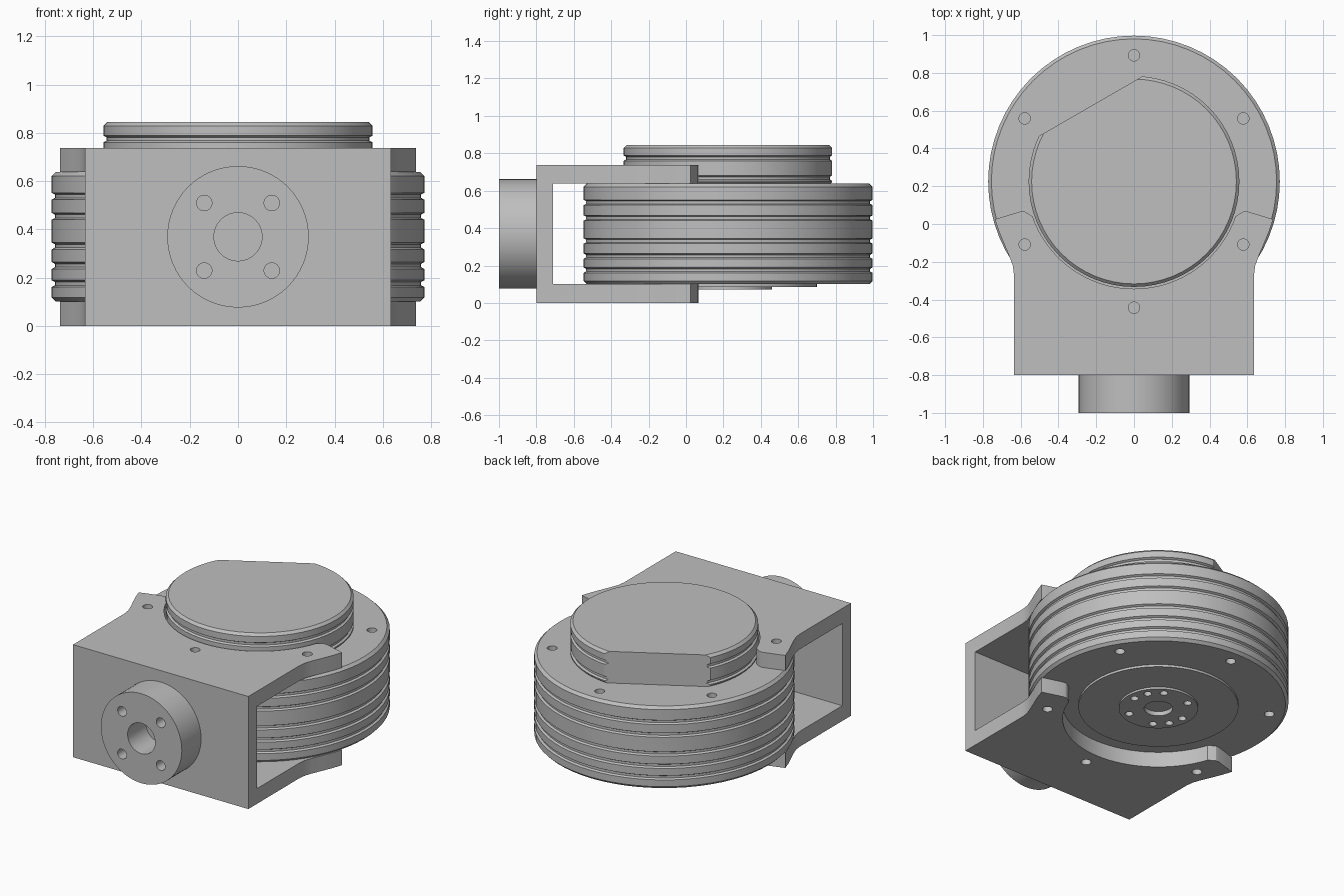
import bpy, bmesh
from math import cos, sin, radians
from mathutils import Matrix, Vector

if "Cube" in bpy.data.objects:
    bpy.data.objects.remove(bpy.data.objects["Cube"], do_unlink=True)

grey = bpy.data.materials.new("machined_grey")
grey.use_nodes = True
colour = (0.52, 0.52, 0.52, 1)
grey.diffuse_color = colour
grey.node_tree.nodes["Principled BSDF"].inputs["Base Color"].default_value = colour

AXIS_Y = 0.225      # centre line of the round housing
SEGMENTS = 64


def make(name, bm):
    bmesh.ops.remove_doubles(bm, verts=bm.verts, dist=1e-5)
    bmesh.ops.recalc_face_normals(bm, faces=bm.faces)
    mesh = bpy.data.meshes.new(name)
    bm.to_mesh(mesh)
    bm.free()
    mesh.materials.append(grey)
    obj = bpy.data.objects.new(name, mesh)
    bpy.context.collection.objects.link(obj)
    return obj


def activate(obj):
    bpy.ops.object.select_all(action='DESELECT')
    obj.select_set(True)
    bpy.context.view_layer.objects.active = obj


def smooth(obj):
    activate(obj)
    bpy.ops.object.shade_smooth_by_angle(angle=radians(25))


def cut(obj, bm):
    """Subtract the shapes in bm, then discard the cutter."""
    cutter = make("cutter", bm)
    cutter.hide_render = True
    mod = obj.modifiers.new("cut", 'BOOLEAN')
    mod.operation, mod.solver, mod.object = 'DIFFERENCE', 'EXACT', cutter
    activate(obj)
    bpy.ops.object.modifier_apply(modifier=mod.name)
    bpy.data.objects.remove(cutter, do_unlink=True)


def add_cylinder(bm, radius, start, end, segments=24):
    start, end = Vector(start), Vector(end)
    axis = end - start
    turn = axis.to_track_quat('Z', 'Y').to_matrix().to_4x4()
    bmesh.ops.create_cone(bm, cap_ends=True, segments=segments, radius1=radius,
                          radius2=radius, depth=axis.length,
                          matrix=Matrix.Translation((start + end) / 2) @ turn)


def lathe(profile):
    """Closed solid turned about the housing axis from (radius, z) points."""
    bm = bmesh.new()
    rings = []
    for r, z in profile:
        rings.append([bm.verts.new((r * cos(radians(360 * i / SEGMENTS)),
                                    AXIS_Y + r * sin(radians(360 * i / SEGMENTS)), z))
                      for i in range(SEGMENTS)])
    for a, b in zip(rings, rings[1:]):
        for i in range(SEGMENTS):
            j = (i + 1) % SEGMENTS
            bm.faces.new((a[i], a[j], b[j], b[i]))
    bm.faces.new(rings[0])
    bm.faces.new(rings[-1])
    return bm


def grooved(radius, bottom, top, grooves, chamfer):
    """Profile of a drum with chamfered rims and shallow grooves."""
    pts = [(radius - chamfer, bottom), (radius, bottom + chamfer)]
    for z in grooves:
        pts += [(radius, z - 0.014), (radius - 0.013, z - 0.007),
                (radius - 0.013, z + 0.007), (radius, z + 0.014)]
    return pts + [(radius, top - chamfer), (radius - chamfer, top)]


def ring_point(radius, angle, z):
    a = radians(angle)
    return (radius * cos(a), AXIS_Y + radius * sin(a), z)


# Round housing with bolt holes on both faces
housing = make("housing", lathe(grooved(0.772, 0.1, 0.638,
                                        (0.175, 0.25, 0.331, 0.454, 0.537), 0.017)))
holes = bmesh.new()
for k in range(6):
    for low, high in ((0.05, 0.16), (0.58, 0.7)):
        add_cylinder(holes, 0.03, ring_point(0.668, 30 + 60 * k, low),
                     ring_point(0.668, 30 + 60 * k, high))
cut(housing, holes)
smooth(housing)

# Upper cap with a flat cut on one side
bm = lathe(grooved(0.558, 0.63, 0.845, (0.667, 0.774), 0.016))
normal = Vector((cos(radians(120)), sin(radians(120)), 0))
result = bmesh.ops.bisect_plane(bm, geom=bm.verts[:] + bm.edges[:] + bm.faces[:],
                                plane_co=Vector((0, AXIS_Y, 0)) + normal * 0.46,
                                plane_no=normal, clear_outer=True)
rim = [e for e in bm.edges if e.is_boundary]
bmesh.ops.edgenet_fill(bm, edges=rim)
smooth(make("upper_cap", bm))

# Stepped output flange underneath
flange = make("output_flange", lathe([(0.235, 0.072), (0.235, 0.085),
                                      (0.475, 0.085), (0.475, 0.11)]))
holes = bmesh.new()
for angle in (0, 30, 60, 120, 180, 210, 240, 300):
    add_cylinder(holes, 0.024, ring_point(0.185, angle, 0.05),
                 ring_point(0.185, angle, 0.1), 16)
add_cylinder(holes, 0.085, (0, AXIS_Y, 0.05), (0, AXIS_Y, 0.1), 32)
cut(flange, holes)
smooth(flange)

# U-shaped bracket: one outline extruded, then hollowed
side = [(0.635, -0.8), (0.635, -0.27), (0.642, -0.22), (0.66, -0.17), (0.69, -0.1),
        (0.715, -0.04), (0.737, 0.025), (0.605, 0.065), (0.58, 0.066), (0.56, 0.055)]
arc = [ring_point(0.568, -19 - 142 * i / 32, 0)[:2] for i in range(33)]
outline = side + arc + [(-x, y) for x, y in reversed(side)]
bm = bmesh.new()
face = bm.faces.new([bm.verts.new((x, y, 0)) for x, y in outline])
extruded = bmesh.ops.extrude_face_region(bm, geom=[face])["geom"]
bmesh.ops.translate(bm, vec=(0, 0, 0.737),
                    verts=[v for v in extruded if isinstance(v, bmesh.types.BMVert)])
bracket = make("bracket", bm)

space = bmesh.new()
bmesh.ops.create_cube(space, size=1, matrix=Matrix.Translation((0, -0.11, 0.369))
                      @ Matrix.Diagonal((2, 1.2, 0.538, 1)))
cut(bracket, space)
holes = bmesh.new()
for angle in (210, 270, 330):
    add_cylinder(holes, 0.03, ring_point(0.668, angle, -0.1), ring_point(0.668, angle, 0.9))
cut(bracket, holes)
smooth(bracket)

# Front mounting boss with a centre bore and four bolt holes
bm = bmesh.new()
add_cylinder(bm, 0.293, (0, -1, 0.369), (0, -0.79, 0.369), SEGMENTS)
boss = make("mounting_boss", bm)
holes = bmesh.new()
add_cylinder(holes, 0.1, (0, -1.1, 0.369), (0, -0.81, 0.369), 32)
for x in (-0.14, 0.14):
    for z in (-0.14, 0.14):
        add_cylinder(holes, 0.032, (x, -1.1, 0.369 + z), (x, -0.85, 0.369 + z))
cut(boss, holes)
smooth(boss)
